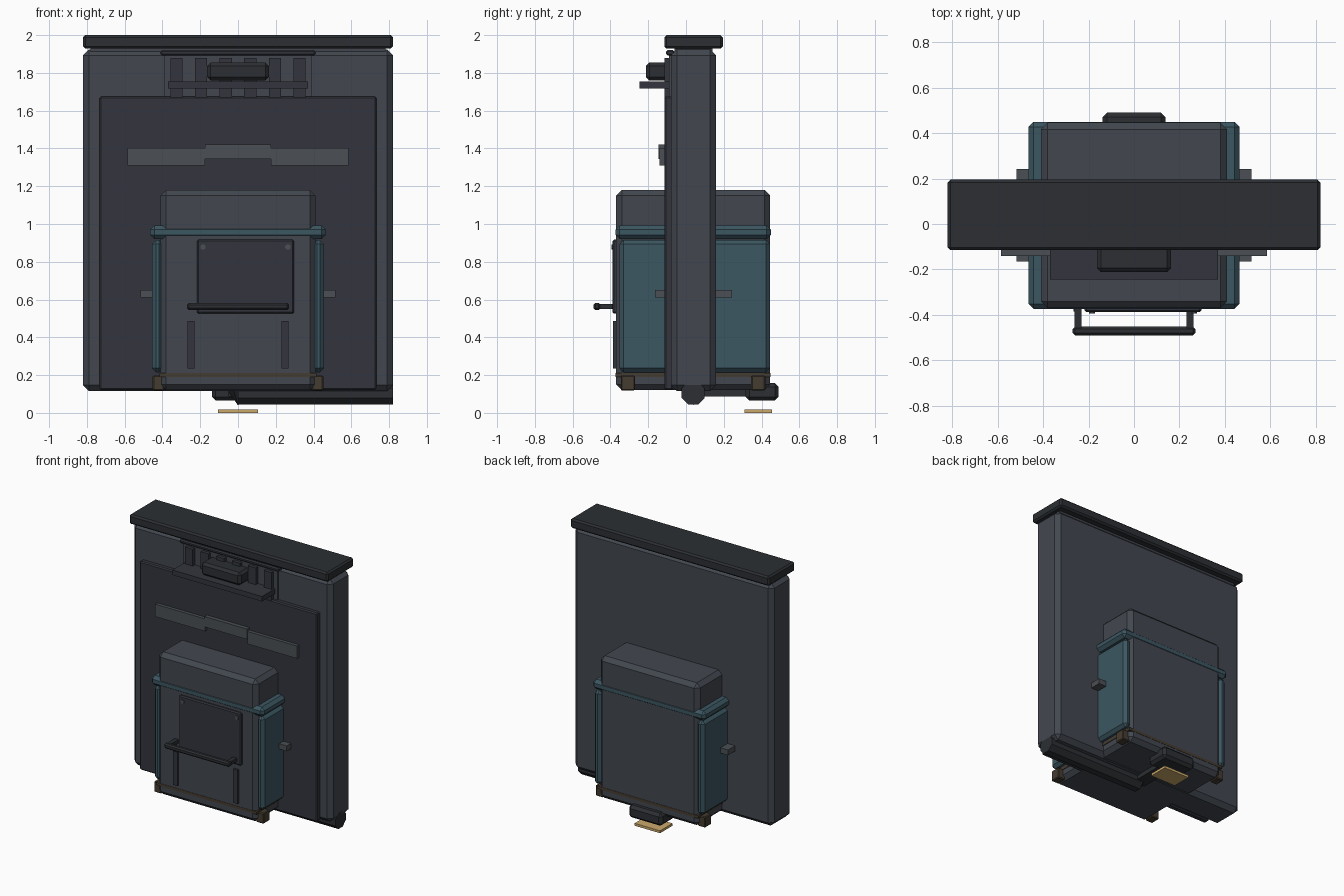
import bpy, bmesh, math
from mathutils import Matrix, Vector

if "Cube" in bpy.data.objects:
    bpy.data.objects.remove(bpy.data.objects["Cube"])


def material(name, rgb):
    m = bpy.data.materials.new(name)
    m.diffuse_color = (*rgb, 1)
    m.use_nodes = True
    m.node_tree.nodes["Principled BSDF"].inputs["Base Color"].default_value = m.diffuse_color
    return m


IRON = material("iron", (0.055, 0.063, 0.078))
DARK = material("dark_iron", (0.033, 0.036, 0.047))
BLACK = material("black_iron", (0.025, 0.028, 0.033))
STEEL = material("steel", (0.07, 0.08, 0.09))
TEAL = material("teal", (0.045, 0.095, 0.12))
BROWN = material("brown", (0.06, 0.045, 0.03))
GOLD = material("gold", (0.6, 0.4, 0.15))


def finish(name, bm, mat):
    me = bpy.data.meshes.new(name)
    bm.to_mesh(me)
    bm.free()
    me.materials.append(mat)
    ob = bpy.data.objects.new(name, me)
    bpy.context.collection.objects.link(ob)
    return ob


def box(name, x, y, z, mat, bevel=0.0):
    """Chamfered box from (min, max) ranges."""
    lo, hi = Vector((x[0], y[0], z[0])), Vector((x[1], y[1], z[1]))
    bm = bmesh.new()
    bmesh.ops.create_cube(bm, size=1)
    bmesh.ops.scale(bm, vec=hi - lo, verts=bm.verts)
    bmesh.ops.translate(bm, vec=(lo + hi) / 2, verts=bm.verts)
    if bevel:
        bmesh.ops.bevel(bm, geom=bm.edges[:], offset=bevel, segments=1,
                        affect='EDGES', clamp_overlap=True)
    return finish(name, bm, mat)


def pair(name, x, y, z, mat, bevel=0.0):
    """Box and its mirror image across x = 0."""
    box(name + "_right", x, y, z, mat, bevel)
    box(name + "_left", (-x[1], -x[0]), y, z, mat, bevel)


def cone(name, loc, r1, r2, depth, axis, sides, mat):
    bm = bmesh.new()
    rot = {'x': Matrix.Rotation(math.pi / 2, 4, 'Y'),
           'y': Matrix.Rotation(math.pi / 2, 4, 'X'),
           'z': Matrix.Identity(4)}[axis]
    spin = Matrix.Rotation(math.pi / sides, 4, 'Z')
    bmesh.ops.create_cone(bm, cap_ends=True, segments=sides, radius1=r1, radius2=r2,
                          depth=depth, matrix=Matrix.Translation(loc) @ rot @ spin)
    return finish(name, bm, mat)


# Wall slab, cap and raised front panel
box("wall_slab", (-0.82, 0.82), (-0.08, 0.16), (0.115, 1.925), IRON, 0.032)
box("wall_neck", (-0.78, 0.78), (-0.06, 0.14), (1.90, 1.95), IRON)
box("cap", (-0.82, 0.82), (-0.115, 0.195), (1.928, 2.0), BLACK, 0.012)
box("front_panel", (-0.732, 0.732), (-0.115, -0.07), (0.12, 1.675), DARK, 0.008)

# Upper grille with slats, shelf and small box
box("grille_back", (-0.39, 0.39), (-0.09, -0.06), (1.66, 1.91), IRON)
box("grille_top_bar", (-0.41, 0.41), (-0.105, -0.06), (1.893, 1.92), DARK, 0.008)
for i in range(6):
    cx = -0.325 + 0.13 * i
    box(f"grille_slat_{i}", (cx - 0.032, cx + 0.032), (-0.115, -0.07), (1.67, 1.88), DARK)
box("grille_shelf", (-0.37, 0.37), (-0.245, -0.08), (1.718, 1.755), DARK)
box("grille_box", (-0.163, 0.163), (-0.212, -0.08), (1.76, 1.855), BLACK, 0.018)

# Stepped plate across the panel
pair("plate_wing", (0.175, 0.585), (-0.14, -0.11), (1.31, 1.403), STEEL)
box("plate_centre", (-0.175, 0.175), (-0.145, -0.11), (1.345, 1.422), STEEL)

# Stove body running through the wall
box("stove_body", (-0.41, 0.41), (-0.37, 0.446), (0.12, 1.18), IRON, 0.03)
box("stove_collar", (-0.465, 0.465), (-0.373, 0.449), (0.92, 0.992), TEAL, 0.022)
pair("side_panel", (0.395, 0.455), (-0.352, 0.446), (0.215, 0.915), TEAL, 0.022)
pair("side_bar", (0.44, 0.517), (-0.165, 0.243), (0.61, 0.65), STEEL)

# Base band and corner feet
box("base_band", (-0.415, 0.415), (-0.372, 0.448), (0.19, 0.21), BROWN)
for tag, y in (("front", (-0.345, -0.27)), ("back", (0.345, 0.42))):
    pair(f"{tag}_foot", (0.39, 0.452), y, (0.118, 0.198), BROWN, 0.006)

# Door with rivets, handle and lower strips
box("door", (-0.217, 0.296), (-0.388, -0.36), (0.525, 0.917), DARK, 0.008)
for i, x in enumerate((-0.185, 0.264)):
    cone(f"door_rivet_{i}", (x, -0.388, 0.878), 0.015, 0.015, 0.012, 'y', 8, STEEL)
box("handle_bar", (-0.27, 0.27), (-0.49, -0.452), (0.545, 0.582), BLACK, 0.01)
pair("handle_arm", (0.23, 0.262), (-0.47, -0.365), (0.55, 0.577), BLACK)
pair("lower_strip", (0.23, 0.267), (-0.386, -0.36), (0.235, 0.487), DARK)

# Pipe under the wall, its pointed drain, and the rear tray
cone("under_pipe", (0.41, 0.038, 0.105), 0.066, 0.066, 0.82, 'x', 8, BLACK).scale = (1, 1, 1)
cone("drain_tip", (0, 0.038, 0.08), 0.0, 0.06, 0.08, 'z', 8, BLACK)
box("tray_arm", (-0.05, 0.05), (0.05, 0.33), (0.088, 0.13), BLACK)
box("rear_tray", (-0.138, 0.138), (0.315, 0.49), (0.065, 0.158), BLACK, 0.02)
box("glow_plate", (-0.105, 0.105), (0.31, 0.455), (0.0, 0.018), GOLD)
